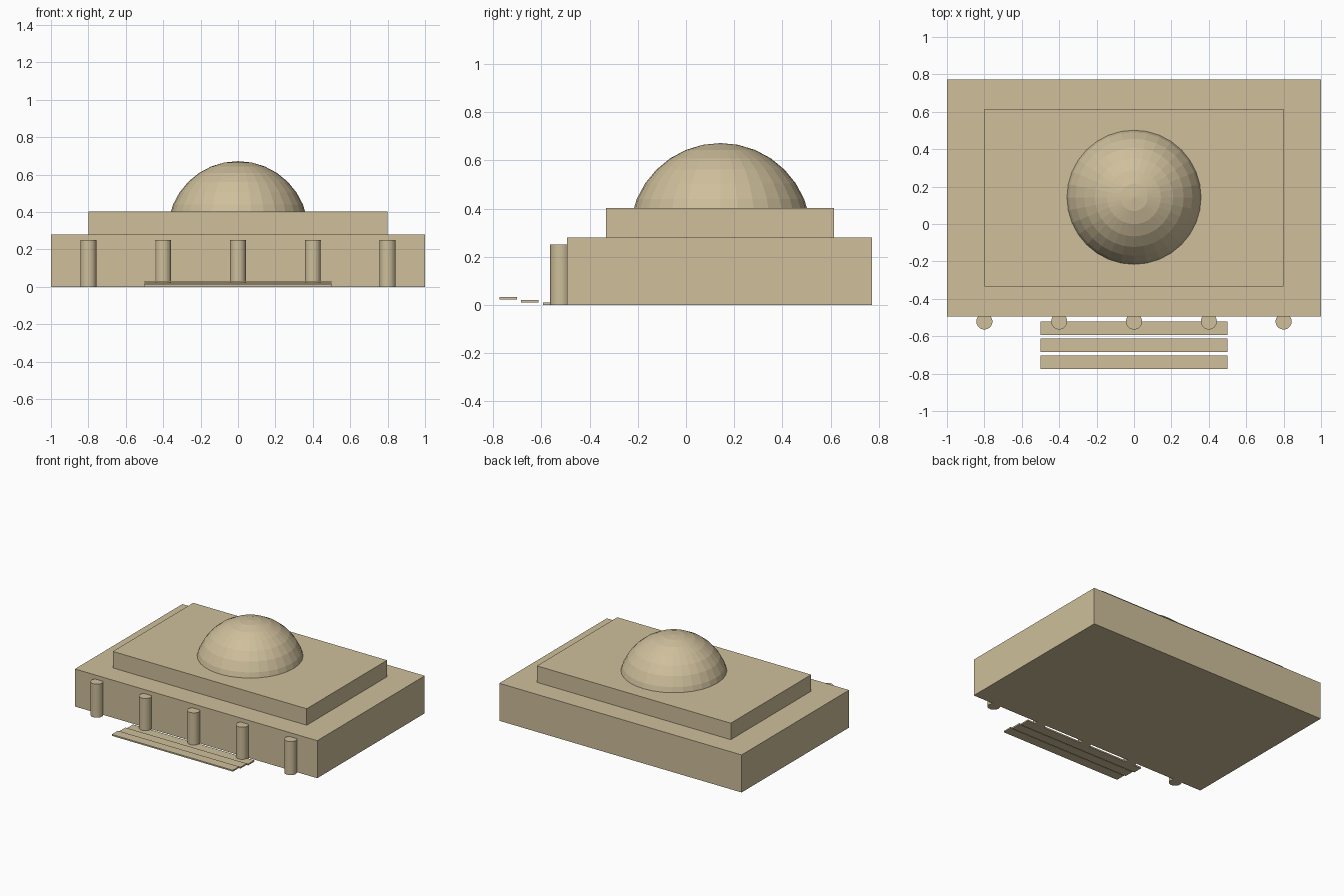
import bpy, bmesh
from mathutils import Matrix

if "Cube" in bpy.data.objects:
    bpy.data.objects.remove(bpy.data.objects["Cube"])

stone = bpy.data.materials.new("sandstone")
stone.diffuse_color = (0.62, 0.52, 0.33, 1)
stone.use_nodes = True
stone.node_tree.nodes["Principled BSDF"].inputs["Base Color"].default_value = stone.diffuse_color


def finish(name, bm):
    mesh = bpy.data.meshes.new(name)
    bm.to_mesh(mesh)
    bm.free()
    mesh.materials.append(stone)
    obj = bpy.data.objects.new(name, mesh)
    bpy.context.collection.objects.link(obj)
    return obj


def box(name, x, y0, y1, z0, z1):
    """Box symmetric in x, with half-width x."""
    bm = bmesh.new()
    m = Matrix.Translation((0, (y0 + y1) / 2, (z0 + z1) / 2)) @ Matrix.Diagonal((2 * x, y1 - y0, z1 - z0, 1))
    bmesh.ops.create_cube(bm, size=1, matrix=m)
    return finish(name, bm)


def column(name, x, y, r, h):
    bm = bmesh.new()
    bmesh.ops.create_cone(bm, cap_ends=True, segments=32, radius1=r, radius2=r, depth=h,
                          matrix=Matrix.Translation((x, y, h / 2)))
    return finish(name, bm)


# Main hall and stepped-back roof tier
box("main_hall", 1.0, -0.494, 0.773, 0, 0.28)
box("roof_tier", 0.8, -0.333, 0.615, 0.28, 0.403)

# Faceted dome: sphere cut off where it meets the roof tier
bm = bmesh.new()
bmesh.ops.create_uvsphere(bm, u_segments=32, v_segments=16, radius=0.376,
                          matrix=Matrix.Translation((0, 0.143, 0.296)))
cut = bmesh.ops.bisect_plane(bm, geom=bm.verts[:] + bm.edges[:] + bm.faces[:],
                             plane_co=(0, 0, 0.40), plane_no=(0, 0, 1), clear_inner=True)
bmesh.ops.edgeloop_fill(bm, edges=[e for e in cut["geom_cut"] if isinstance(e, bmesh.types.BMEdge)])
finish("dome", bm)

# Row of front columns
for i in range(5):
    column(f"front_column_{i + 1}", -0.8 + 0.4 * i, -0.521, 0.043, 0.25)

# Entrance slabs, each further out and slightly higher
for i in range(3):
    y = -0.558 - 0.09 * i
    z = 0.011 * i
    box(f"entrance_step_{i + 1}", 0.5, y - 0.036, y + 0.036, z, z + 0.0105)
